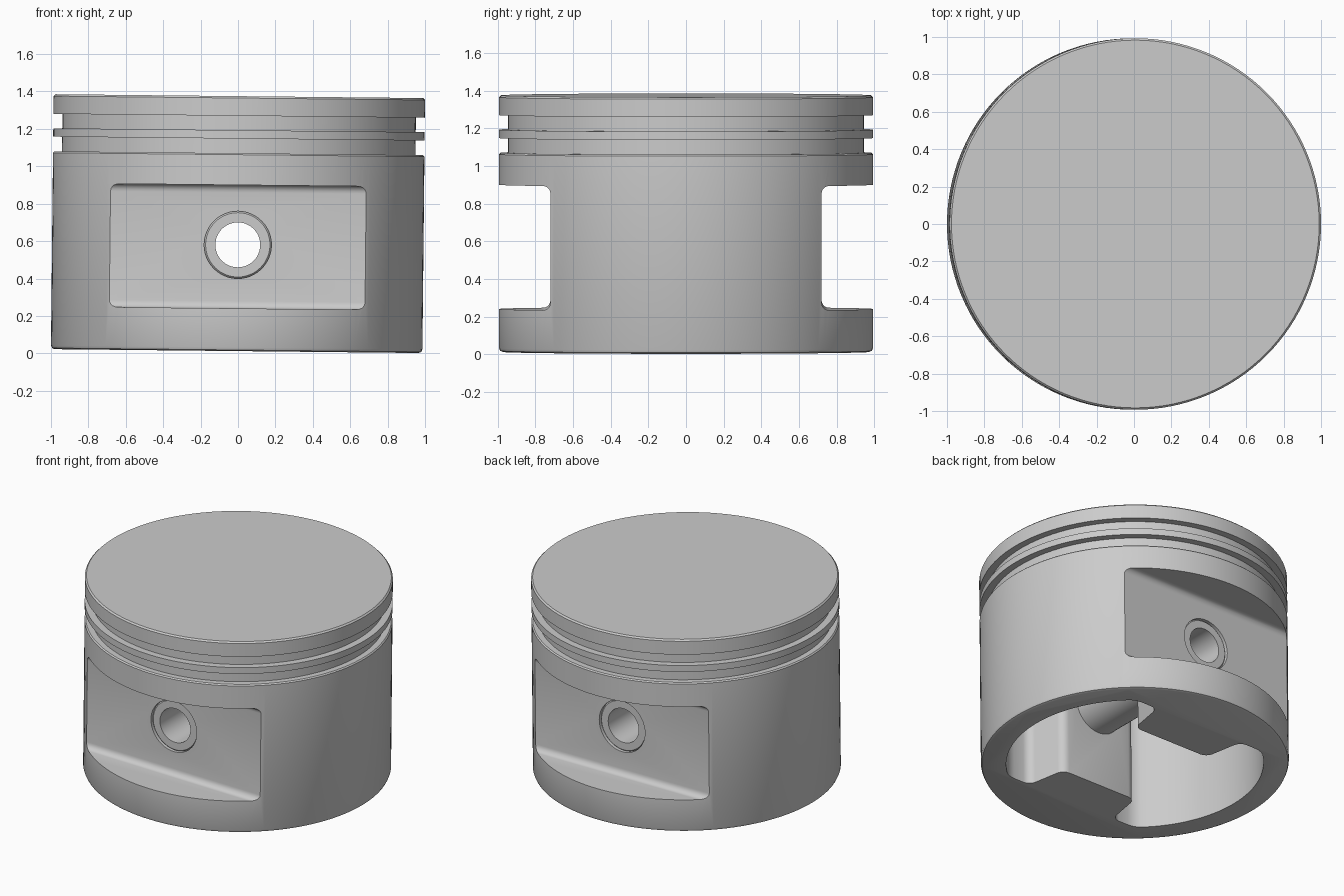
import bpy, bmesh, math
from mathutils import Matrix, Vector

if "Cube" in bpy.data.objects:
    bpy.data.objects.remove(bpy.data.objects["Cube"])

SEG = 128
R = 0.993            # outer radius
Z0, Z1 = 0.012, 1.375
PIN_Z = 0.58

metal = bpy.data.materials.new("light grey metal")
metal.diffuse_color = (0.6, 0.6, 0.6, 1)
metal.use_nodes = True
metal.node_tree.nodes["Principled BSDF"].inputs["Base Color"].default_value = metal.diffuse_color


def to_object(name, bm):
    bmesh.ops.recalc_face_normals(bm, faces=bm.faces)
    mesh = bpy.data.meshes.new(name)
    bm.to_mesh(mesh)
    bm.free()
    mesh.materials.append(metal)
    obj = bpy.data.objects.new(name, mesh)
    bpy.context.collection.objects.link(obj)
    return obj


def lathe(name, profile, seg, ring=False):
    """Revolve (radius, z) points about z; ring joins the last point to the first."""
    bm = bmesh.new()
    rows = []
    for r, z in profile:
        rows.append([bm.verts.new((r * math.cos(2 * math.pi * i / seg),
                                   r * math.sin(2 * math.pi * i / seg), z)) for i in range(seg)])
    pairs = list(zip(rows, rows[1:]))
    if ring:
        pairs.append((rows[-1], rows[0]))
    else:
        bm.faces.new(rows[0])
        bm.faces.new(rows[-1])
    for a, b in pairs:
        for i in range(seg):
            j = (i + 1) % seg
            bm.faces.new((a[i], a[j], b[j], b[i]))
    return to_object(name, bm)


def prism(name, outline, z_low, z_high):
    """Extrude an xy outline and round its upright corners and upper edge."""
    bm = bmesh.new()
    face = bm.faces.new([bm.verts.new((x, y, z_low)) for x, y in outline])
    out = bmesh.ops.extrude_face_region(bm, geom=[face])
    for v in out["geom"]:
        if isinstance(v, bmesh.types.BMVert):
            v.co.z = z_high
    bmesh.ops.recalc_face_normals(bm, faces=bm.faces)
    corners = [e for e in bm.edges
               if abs(e.verts[0].co.z - e.verts[1].co.z) > 0.1
               and e.calc_face_angle(0) > math.radians(25)]
    bmesh.ops.bevel(bm, geom=corners, offset=0.05, segments=4, profile=0.5, affect='EDGES')
    return to_object(name, bm)


def cut(target, cutter):
    mod = target.modifiers.new("cut", 'BOOLEAN')
    mod.operation = 'DIFFERENCE'
    mod.solver = 'EXACT'
    mod.object = cutter
    bpy.context.view_layer.objects.active = target
    bpy.ops.object.modifier_apply(modifier=mod.name)
    bpy.data.objects.remove(cutter, do_unlink=True)


# Piston body: skirt, two ring grooves and crown
G = 0.945
body = lathe("piston_body", [
    (R - 0.02, Z0), (R - 0.006, Z0 + 0.006), (R, Z0 + 0.02),
    (R, 1.062), (R - 0.008, 1.07), (G, 1.07), (G, 1.148), (R, 1.148),
    (R, 1.193), (G, 1.193), (G, 1.27), (R, 1.27),
    (R, Z1 - 0.01), (R - 0.01, Z1)], SEG)

# Hollow inside with flat walls and two pin bosses
RI, CHORD = 0.83, 0.64
a0 = math.asin(CHORD / RI)
arc = [(RI * math.cos(a0 * (i / 16 - 1)), RI * math.sin(a0 * (i / 16 - 1))) for i in range(33)]
half = arc + [(0.35, CHORD), (0.30, 0.36)]
outline = half + [(-x, -y) for x, y in arc]
outline = half + [(-0.30, 0.36), (-0.35, CHORD)] + [(-x, -y) for x, y in arc]
outline += [(-0.35, -CHORD), (-0.30, -0.36), (0.30, -0.36), (0.35, -CHORD)]
cut(body, prism("hollow_cutter", outline, -0.3, 1.05))

# Side pockets with rounded inner corners, front and back
for side in (-1, 1):
    bm = bmesh.new()
    bmesh.ops.create_cube(bm, size=1, matrix=Matrix.Translation((0, side * 1.02, 0.57))
                          @ Matrix.Diagonal((2.4, 0.6, 0.66, 1)))
    inner = [e for e in bm.edges
             if all(abs(v.co.y) < 0.8 for v in e.verts)
             and abs(e.verts[0].co.x - e.verts[1].co.x) > 1]
    bmesh.ops.bevel(bm, geom=inner, offset=0.04, segments=5, profile=0.5, affect='EDGES')
    cut(body, to_object("pocket_cutter", bm))

# Pin bore through both bosses
lay_y = Matrix.Translation((0, 0, PIN_Z)) @ Matrix.Rotation(math.pi / 2, 4, 'X')
bore = lathe("bore_cutter", [(0.18, -0.85), (0.18, 0.85)], 48)
bore.data.transform(lay_y)
cut(body, bore)

# Hollow pin
pin = lathe("wrist_pin", [(0.12, -0.705), (0.172, -0.705), (0.18, -0.697),
                          (0.18, 0.697), (0.172, 0.705), (0.12, 0.705)], 48, ring=True)
pin.data.transform(lay_y)

# Slight lean of the whole assembly, then smooth shading
pivot = Vector((0, 0, 0.69))
lean = Matrix.Translation(pivot) @ Matrix.Rotation(0.0105, 4, 'Y') @ Matrix.Translation(-pivot)
for obj in (body, pin):
    obj.data.transform(lean)
    bpy.ops.object.select_all(action='DESELECT')
    obj.select_set(True)
    bpy.context.view_layer.objects.active = obj
    bpy.ops.object.shade_smooth_by_angle(angle=math.radians(30))
